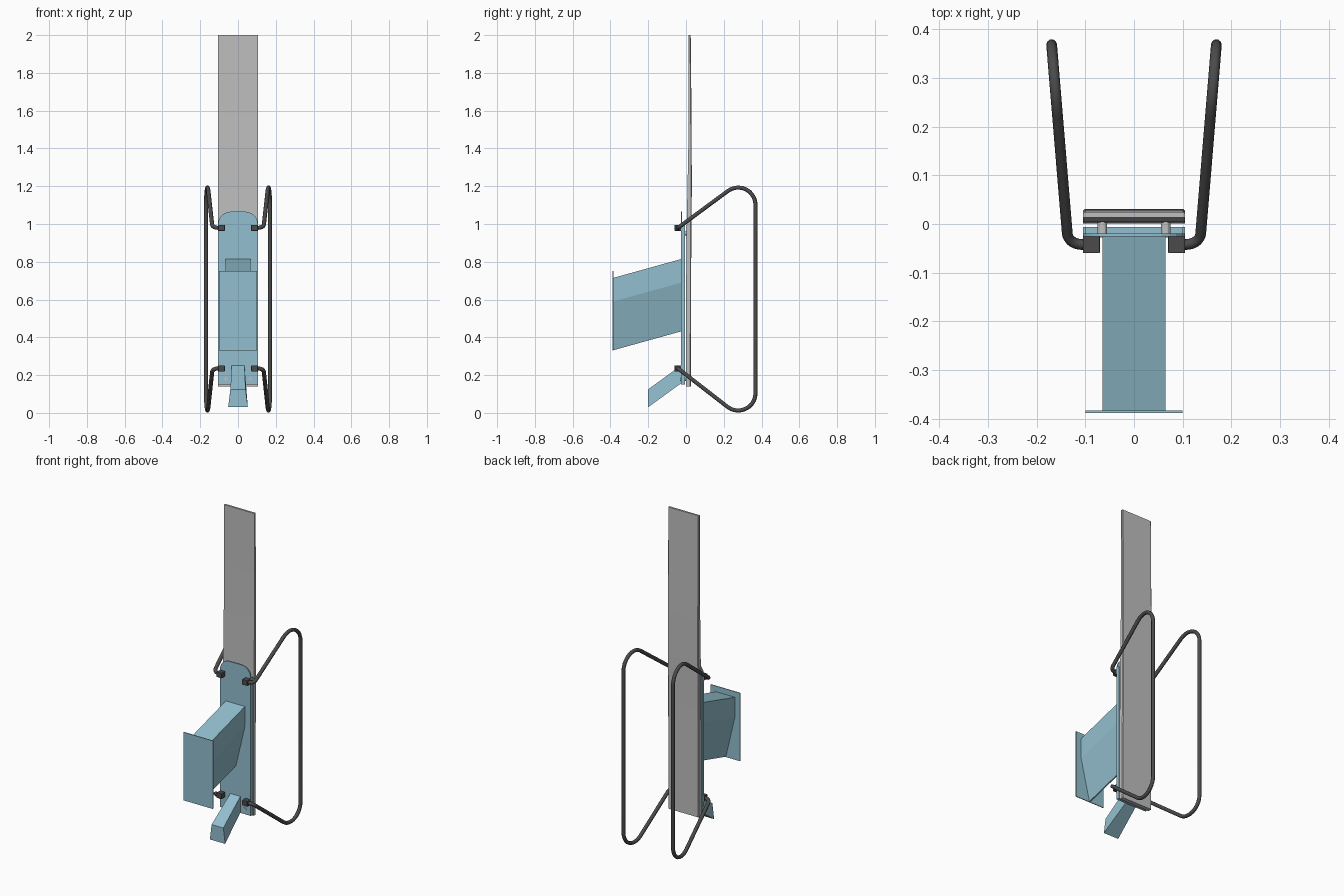
import bpy
import bmesh
import math
from mathutils import Vector

cube = bpy.data.objects.get("Cube")
if cube:
    bpy.data.objects.remove(cube, do_unlink=True)


def material(name, rgb):
    m = bpy.data.materials.new(name)
    m.use_nodes = True
    m.diffuse_color = (*rgb, 1)
    m.node_tree.nodes["Principled BSDF"].inputs["Base Color"].default_value = (*rgb, 1)
    return m


BLUE = material("soft blue", (0.29, 0.52, 0.62))
GREY = material("light grey", (0.52, 0.52, 0.52))
DARK = material("charcoal", (0.07, 0.07, 0.07))


def loft(name, sections, mat, bevel=0):
    """Skin a closed solid through matching cross-sections."""
    bm = bmesh.new()
    rings = [[bm.verts.new(p) for p in s] for s in sections]
    n = len(rings[0])
    for a, b in zip(rings, rings[1:]):
        for i in range(n):
            j = (i + 1) % n
            bm.faces.new((a[i], a[j], b[j], b[i]))
    bm.faces.new(rings[0])
    bm.faces.new(rings[-1])
    bmesh.ops.recalc_face_normals(bm, faces=bm.faces)
    mesh = bpy.data.meshes.new(name)
    bm.to_mesh(mesh)
    bm.free()
    ob = bpy.data.objects.new(name, mesh)
    bpy.context.collection.objects.link(ob)
    mesh.materials.append(mat)
    if bevel:
        mod = ob.modifiers.new("soft edges", 'BEVEL')
        mod.width = bevel
        mod.segments = 2
        mod.limit_method = 'ANGLE'
    return ob


def box(name, x, y, z, mat, bevel=0):
    return loft(name, [[(x[0], v, z[0]), (x[1], v, z[0]), (x[1], v, z[1]), (x[0], v, z[1])]
                       for v in y], mat, bevel)


def extrude_y(name, profile, y0, y1, mat, shift=0):
    """Push an x-z profile along y, sliding it by shift in z at the far end."""
    return loft(name, [[(x, y0, z) for x, z in profile],
                       [(x, y1, z + shift) for x, z in profile]], mat)


def smooth(ob):
    bpy.ops.object.select_all(action='DESELECT')
    ob.select_set(True)
    bpy.context.view_layer.objects.active = ob
    bpy.ops.object.shade_smooth_by_angle()


# Long, gently bowed board
W = 0.105
stations = [(0.14, 0.001, 0.026), (0.7, 0.001, 0.027), (1.0, 0.004, 0.029),
            (1.2, 0.008, 0.031), (1.4, 0.012, 0.030), (1.7, 0.013, 0.028), (2.0, 0.013, 0.025)]
smooth(loft("board", [[(-W, f, z), (W, f, z), (W, b - 0.004, z), (W - 0.004, b, z),
                       (-W + 0.004, b, z), (-W, b - 0.004, z)] for z, f, b in stations], GREY))

# Mounting plate with a rounded top, and its folded side flanges
R = 0.065
outline = [(-W, 0.15), (W, 0.15)]
for side, start in ((1, 0), (-1, 90)):
    for i in range(7):
        a = math.radians(start + i * 15)
        outline.append((side * (W - R) + R * math.cos(a), 1.0 + R * math.sin(a)))
extrude_y("mounting_plate", outline, -0.026, -0.02, BLUE)
for s, label in ((-1, "right"), (1, "left")):
    box(label + "_plate_flange", sorted((s * W, s * (W - 0.006))), (-0.021, -0.006),
        (0.15, 1.0), BLUE)
box("plate_bottom_flange", (-W, W), (-0.021, -0.006), (0.15, 0.156), BLUE)

# Upper arm with a V-shaped underside, ending in a flat front panel
extrude_y("upper_arm", [(-0.065, 0.715), (-0.065, 0.59), (-0.004, 0.332), (0.004, 0.332),
                        (0.065, 0.59), (0.065, 0.715)], -0.384, -0.024, BLUE, 0.1)
box("front_panel", (-0.1, 0.1), (-0.388, -0.383), (0.33, 0.75), BLUE)

# Lower sloping foot, flaring towards its front end
loft("lower_foot", [[(-b, y, z), (b, y, z), (t, y, z + 0.095), (-t, y, z + 0.095)]
                    for y, z, b, t in ((-0.2, 0.03, 0.052, 0.04), (-0.024, 0.158, 0.036, 0.034))],
     BLUE)


def fillet(corners, radii, steps=10):
    """Round the inner corners of a polyline with true arcs."""
    pts = [corners[0]]
    for p, c, n, r in zip(corners, corners[1:], corners[2:], radii):
        u, v = (p - c).normalized(), (n - c).normalized()
        half = u.angle(v) / 2
        centre = c + (u + v).normalized() * (r / math.sin(half))
        a = c + u * (r / math.tan(half)) - centre
        b = c + v * (r / math.tan(half)) - centre
        sweep = a.angle(b)
        for i in range(steps + 1):
            t = i / steps
            pts.append(centre + (a * math.sin((1 - t) * sweep) + b * math.sin(t * sweep))
                       / math.sin(sweep))
    return pts + [corners[-1]]


# Bent tube handles with their clamps
for s, label in ((-1, "right"), (1, "left")):
    path = [Vector((s * x, y, z)) for x, y, z in (
        (0.09, -0.042, 0.98), (0.135, -0.042, 0.98), (0.169, 0.368, 1.283),
        (0.169, 0.368, -0.083), (0.135, -0.042, 0.235), (0.09, -0.042, 0.235))]
    curve = bpy.data.curves.new(label + "_handle", 'CURVE')
    curve.dimensions = '3D'
    curve.bevel_depth = 0.011
    curve.bevel_resolution = 3
    curve.use_fill_caps = True
    spline = curve.splines.new('POLY')
    points = fillet(path, (0.03, 0.092, 0.092, 0.03))
    spline.points.add(len(points) - 1)
    for sp, p in zip(spline.points, points):
        sp.co = (*p, 1)
    spline.use_smooth = True
    curve.materials.append(DARK)
    handle = bpy.data.objects.new(label + "_handle", curve)
    bpy.context.collection.objects.link(handle)
    for z, level in ((0.98, "upper"), (0.235, "lower")):
        box(f"{label}_{level}_clamp", sorted((s * 0.07, s * 0.105)), (-0.06, -0.024),
            (z - 0.016, z + 0.016), DARK, 0.002)

    # Bolts joining the plate to the board
    for z, level in ((0.18, "lower"), (0.95, "upper")):
        ring = [(s * 0.065 + 0.01 * math.cos(i * math.pi / 6), z + 0.01 * math.sin(i * math.pi / 6))
                for i in range(12)]
        smooth(extrude_y(f"{label}_{level}_bolt", ring, -0.028 if z < 0.5 else -0.022,
                         0.005, GREY))
